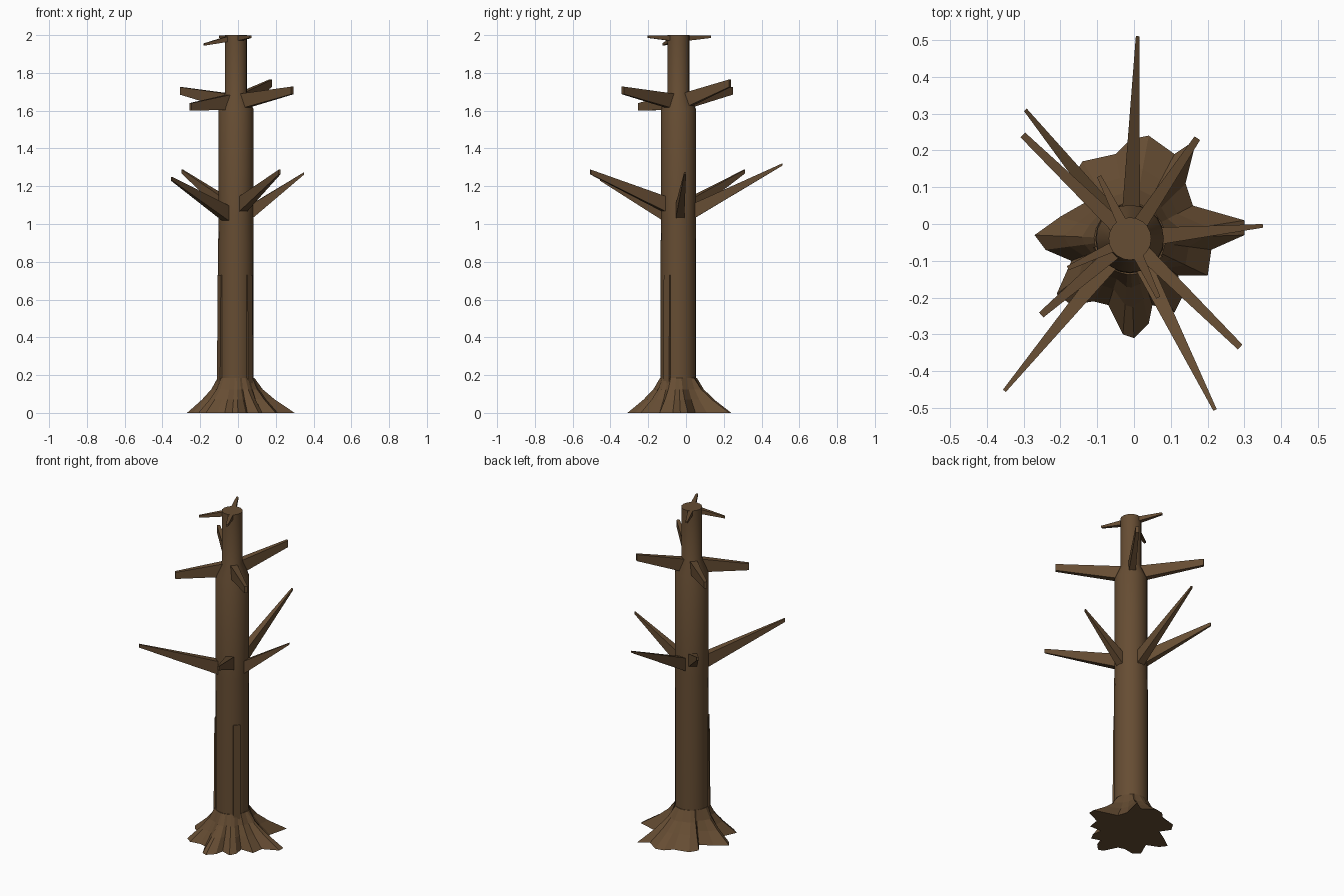
import bpy
import bmesh
from math import sin, cos, pi, hypot, atan2, radians
from mathutils import Vector

default_cube = bpy.data.objects.get("Cube")
if default_cube:
    bpy.data.objects.remove(default_cube, do_unlink=True)

AXIS = Vector((-0.011, -0.04, 0))
TRUNK_RADIUS = 0.094
UP = Vector((0, 0, 1))

bark = bpy.data.materials.new("brown_bark")
bark.use_nodes = True
bark_colour = (0.133, 0.074, 0.033, 1)
bark.diffuse_color = bark_colour
bark.node_tree.nodes["Principled BSDF"].inputs["Base Color"].default_value = bark_colour


def loft(name, rings, smooth=False):
    """Skin a stack of equal-length closed rings and cap both ends."""
    bm = bmesh.new()
    loops = [[bm.verts.new(p) for p in ring] for ring in rings]
    count = len(loops[0])
    for low, high in zip(loops, loops[1:]):
        for i in range(count):
            j = (i + 1) % count
            bm.faces.new((low[i], low[j], high[j], high[i]))
    bm.faces.new(loops[0][::-1])
    bm.faces.new(loops[-1])
    bmesh.ops.recalc_face_normals(bm, faces=bm.faces[:])
    mesh = bpy.data.meshes.new(name)
    bm.to_mesh(mesh)
    bm.free()
    mesh.materials.append(bark)
    obj = bpy.data.objects.new(name, mesh)
    bpy.context.collection.objects.link(obj)
    if smooth:
        bpy.ops.object.select_all(action="DESELECT")
        obj.select_set(True)
        bpy.context.view_layer.objects.active = obj
        bpy.ops.object.shade_smooth_by_angle(angle=radians(25))
    return obj


def circle(radius, z, sides=20):
    steps = [2 * pi * i / sides for i in range(sides)]
    return [AXIS + Vector((radius * cos(a), radius * sin(a), z)) for a in steps]


def branch(name, tip, base_low, base_high, base_width, tip_height, tip_width, start=0.05):
    """Four-sided tapering limb running radially from the trunk to its tip."""
    tip = Vector(tip)
    outward = Vector((tip.x - AXIS.x, tip.y - AXIS.y, 0)).normalized()
    side = outward.cross(UP)
    base = AXIS + outward * start + UP * (base_low + base_high) / 2

    def section(centre, width, height):
        corners = ((-1, -1), (1, -1), (1, 1), (-1, 1))
        return [centre + side * s * width / 2 + UP * u * height / 2 for s, u in corners]

    loft(name, [section(base, base_width, base_high - base_low),
                section(tip, tip_width, tip_height)])


# Trunk with the narrower top section
trunk_profile = [(TRUNK_RADIUS, 0.1), (TRUNK_RADIUS, 0.9), (0.092, 1.0),
                 (0.092, 1.61), (0.058, 1.69), (0.058, 2.0)]
loft("trunk", [circle(r, z) for r, z in trunk_profile], smooth=True)

# Flared roots: ground outline in hundredths, blended up to the trunk
root_outline = [
    (30, 1), (16, 5), (14, 11), (17, 23), (11, 19), (4, 24), (-1, 23), (-5, 19),
    (-14, 17), (-17, 12), (-13, 6), (-20, 2), (-27, -3), (-24, -7), (-17, -10),
    (-21, -19), (-17, -22), (-11, -21), (-7, -22), (-3, -30), (0, -31), (4, -27),
    (5, -22), (11, -24), (13, -20), (12, -14), (20, -14), (21, -7), (30, -3)]


def root_ring(spread, z):
    ring = []
    for x, y in root_outline:
        dx, dy = x / 100 - AXIS.x, y / 100 - AXIS.y
        angle, reach = atan2(dy, dx), hypot(dx, dy)
        radius = TRUNK_RADIUS + (reach - TRUNK_RADIUS) * spread
        ring.append(AXIS + Vector((radius * cos(angle), radius * sin(angle), z)))
    return ring


root_profile = [(1, 0), (0.52, 0.07), (0.22, 0.125), (0.02, 0.185)]
loft("roots", [root_ring(s, z) for s, z in root_profile])

# Shallow bark ridges rising from the roots
for number, angle in enumerate((-40, 205)):
    a = radians(angle)
    outward = Vector((cos(a), sin(a), 0))
    side = outward.cross(UP)
    rings = []
    for z, depth in ((0.1, 0.102), (0.73, 0.097)):
        rings.append([AXIS + UP * z + outward * d + side * s
                      for d, s in ((0.07, -0.02), (depth, -0.02), (depth, 0.02), (0.07, 0.02))])
    loft(f"bark_ridge_{number}", rings)

# Long thin lower branches
lower_branches = {
    "back": ((0.01, 0.51, 1.315), 1.01, 0.012),
    "left": ((0.35, -0.005, 1.268), 1.0, 0.012),
    "front_left": ((0.22, -0.505, 1.275), 1.05, 0.025),
    "front_right": ((-0.352, -0.453, 1.24), 1.0, 0.02),
    "back_right": ((-0.295, 0.31, 1.278), 1.04, 0.02)}
for place, (tip, low, tip_height) in lower_branches.items():
    branch(f"lower_branch_{place}", tip, low, low + 0.085, 0.05, tip_height, 0.01)

# Thick blade-like upper branches
upper_branches = {
    "back_right": ((-0.302, 0.242, 1.705), 1.61),
    "back_left": ((0.172, 0.233, 1.745), 1.615),
    "front_left": ((0.288, -0.334, 1.707), 1.61),
    "front_right": ((-0.252, -0.247, 1.62), 1.605)}
for place, (tip, low) in upper_branches.items():
    branch(f"upper_branch_{place}", tip, low, low + 0.08, 0.04, 0.04, 0.018)

# Short twigs at the very top
top_twigs = {
    "front_left": (0.066, -0.2, 1.991),
    "front_right": (-0.18, -0.12, 1.95),
    "back_right": (-0.095, 0.13, 1.991)}
for place, tip in top_twigs.items():
    branch(f"top_twig_{place}", tip, 1.968, 1.999, 0.03, 0.012, 0.012, start=0.03)
